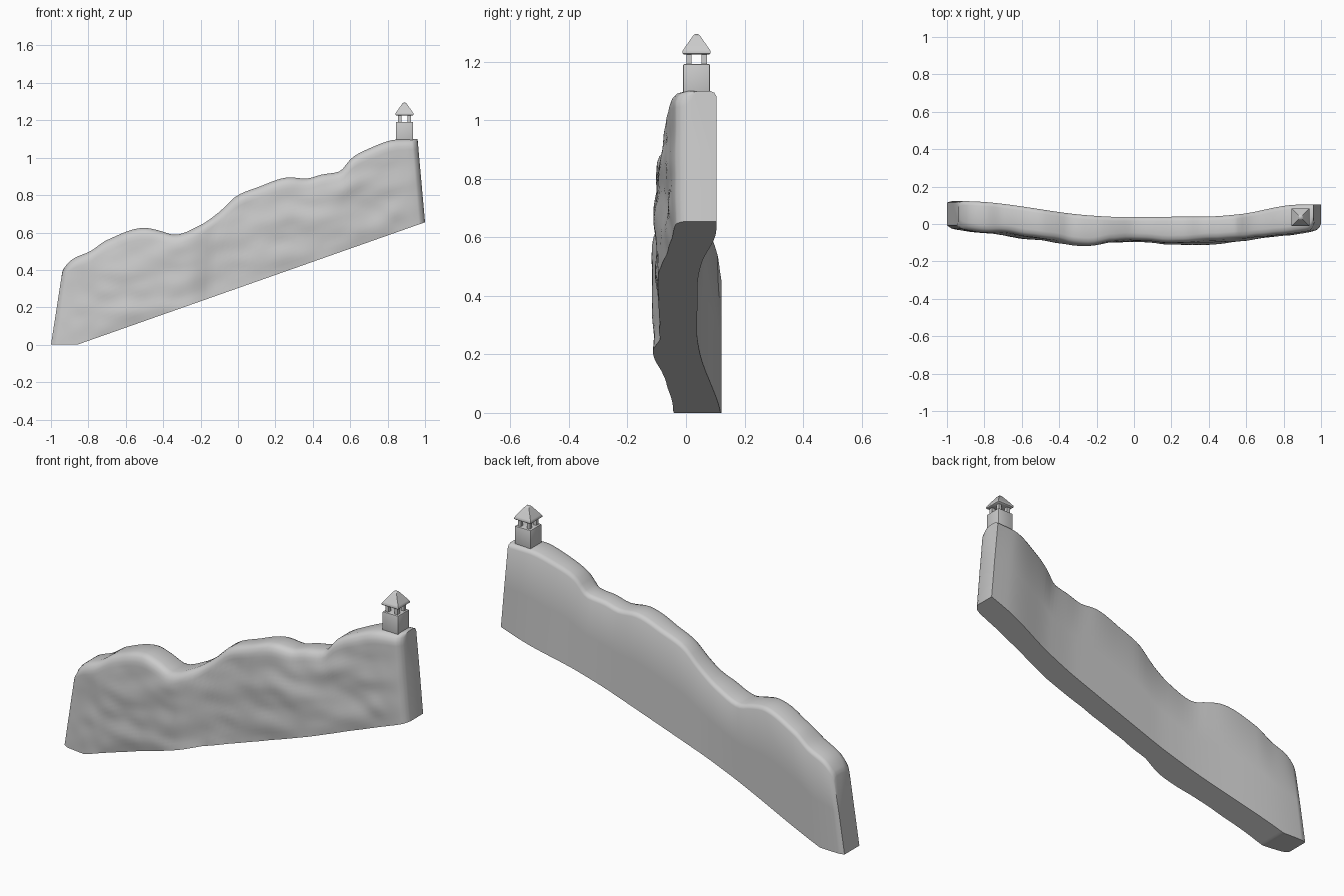
import bpy, bmesh, math
from mathutils import Vector, noise

if "Cube" in bpy.data.objects:
    bpy.data.objects.remove(bpy.data.objects["Cube"])


def curve(points, x):
    """Smooth (Hermite) interpolation through a short list of points."""
    x = min(max(x, points[0][0]), points[-1][0])
    n = len(points)

    def secant(i):
        return (points[i + 1][1] - points[i][1]) / (points[i + 1][0] - points[i][0])

    def slope(i):
        if i == 0:
            return secant(0)
        if i == n - 1:
            return secant(n - 2)
        a, b = secant(i - 1), secant(i)
        return 2 * a * b / (a + b) if a * b > 0 else 0

    for i in range(n - 1):
        (x0, y0), (x1, y1) = points[i], points[i + 1]
        if x <= x1:
            h = x1 - x0
            t = (x - x0) / h
            return ((2*t**3 - 3*t**2 + 1) * y0 + (t**3 - 2*t**2 + t) * h * slope(i)
                    + (3*t**2 - 2*t**3) * y1 + (t**3 - t**2) * h * slope(i + 1))


def finish(bm, name, angle=40):
    bmesh.ops.recalc_face_normals(bm, faces=bm.faces)
    mesh = bpy.data.meshes.new(name)
    bm.to_mesh(mesh)
    bm.free()
    ob = bpy.data.objects.new(name, mesh)
    bpy.context.collection.objects.link(ob)
    bpy.ops.object.select_all(action='DESELECT')
    ob.select_set(True)
    bpy.context.view_layer.objects.active = ob
    bpy.ops.object.shade_smooth_by_angle(angle=math.radians(angle))
    return ob


# Cliff profiles: skyline z, front face y and back face y along x
SKYLINE = [(-.95, .36), (-.93, .41), (-.88, .46), (-.79, .5), (-.7, .56), (-.5, .625),
           (-.42, .61), (-.34, .588), (-.2, .64), (-.1, .71), (0, .8), (.1, .84),
           (.28, .895), (.36, .888), (.45, .91), (.54, .925), (.61, 1.0), (.68, 1.04),
           (.85, 1.097), (.95, 1.1)]
FRONT = [(-1, -.008), (-.97, -.025), (-.9, -.035), (-.7, -.055), (-.5, -.078), (-.26, -.108),
         (-.2, -.1), (-.14, -.088), (0, -.088), (.2, -.1), (.35, -.1), (.5, -.09),
         (.7, -.065), (.9, -.045), (.97, -.035), (.99, -.02), (1, 0)]
BACK = [(-1, .115), (-.97, .122), (-.25, .045), (-.1, .038), (.4, .04), (.58, .052),
        (.9, .103), (1, .105)]

STATIONS, ROWS = 120, 22


def section(s):
    """Closed cross-section of the cliff, leaning from its foot to the skyline."""
    xb, xt = -1 + 2 * s, -.94 + 1.9 * s
    zb, zt = max(0, (xb + .86) * .352), curve(SKYLINE, xt)
    back, front = curve(BACK, xb), curve(FRONT, xb)
    fade = min(1, s * 12, (1 - s) * 12)

    def at(y, v, dz=0):
        return Vector((xb + (xt - xb) * v, y, zb + (zt - zb) * v + dz))

    ring = []
    for i in range(ROWS + 1):
        v = i / ROWS * .92
        p = at(front, v)
        # slanted rock layers and a step in the left part
        rough = noise.noise(Vector((p.x * 3.5, 2.3, p.z * 9 - p.x * 2))) * .012
        rough += noise.noise(Vector((p.x * 9, 7.1, p.z * 14))) * .005
        p.y += fade * (rough - .008 * math.sin(math.pi * v))
        ring.append(p)
    top = ring[-1].y
    ring += [at(top + .008, 1, -.018), at(top + .02, 1, -.006), at(top + .04, 1),
             at((top + back) / 2, 1), at(back - .022, 1), at(back - .008, 1, -.006),
             at(back, 1, -.02), at(back, .5), at(back, 0)]
    return ring


# Cliff body
bm = bmesh.new()
rings = []
for i in range(STATIONS + 1):
    t = i / STATIONS
    s = t - .1 * math.sin(2 * math.pi * t) / (2 * math.pi) * 8
    rings.append([bm.verts.new(p) for p in section(s)])
for a, b in zip(rings, rings[1:]):
    for j in range(len(a)):
        k = (j + 1) % len(a)
        bm.faces.new((a[j], a[k], b[k], b[j]))
bm.faces.new(rings[0])
bm.faces.new(rings[-1])
finish(bm, "cliff_wall", 45)


# Turret at the high end
CX, CY = .89, .036


def tower(name, x, y, levels, bevel=0):
    """Square stacked profile: levels are (half width, z)."""
    bm = bmesh.new()
    rings = [[bm.verts.new((x + sx * w, y + sy * w, z))
              for sx, sy in ((-1, -1), (1, -1), (1, 1), (-1, 1))] for w, z in levels]
    for a, b in zip(rings, rings[1:]):
        for j in range(4):
            k = (j + 1) % 4
            bm.faces.new((a[j], a[k], b[k], b[j]))
    bm.faces.new(rings[0])
    bm.faces.new(rings[-1])
    if bevel:
        bmesh.ops.bevel(bm, geom=bm.edges[:], offset=bevel, segments=2,
                        affect='EDGES', profile=.5)
    return finish(bm, name)


tower("turret_base", CX, CY, [(.046, 1.08), (.046, 1.192)], .004)
for i, (sx, sy) in enumerate(((-1, -1), (1, -1), (1, 1), (-1, 1))):
    tower(f"turret_pillar_{i + 1}", CX + sx * .026, CY + sy * .026,
          [(.009, 1.185), (.009, 1.232)])
tower("turret_roof", CX, CY,
      [(.043, 1.225), (.048, 1.229), (.048, 1.237), (.044, 1.243),
       (.014, 1.286), (.008, 1.293), (.003, 1.295)])
